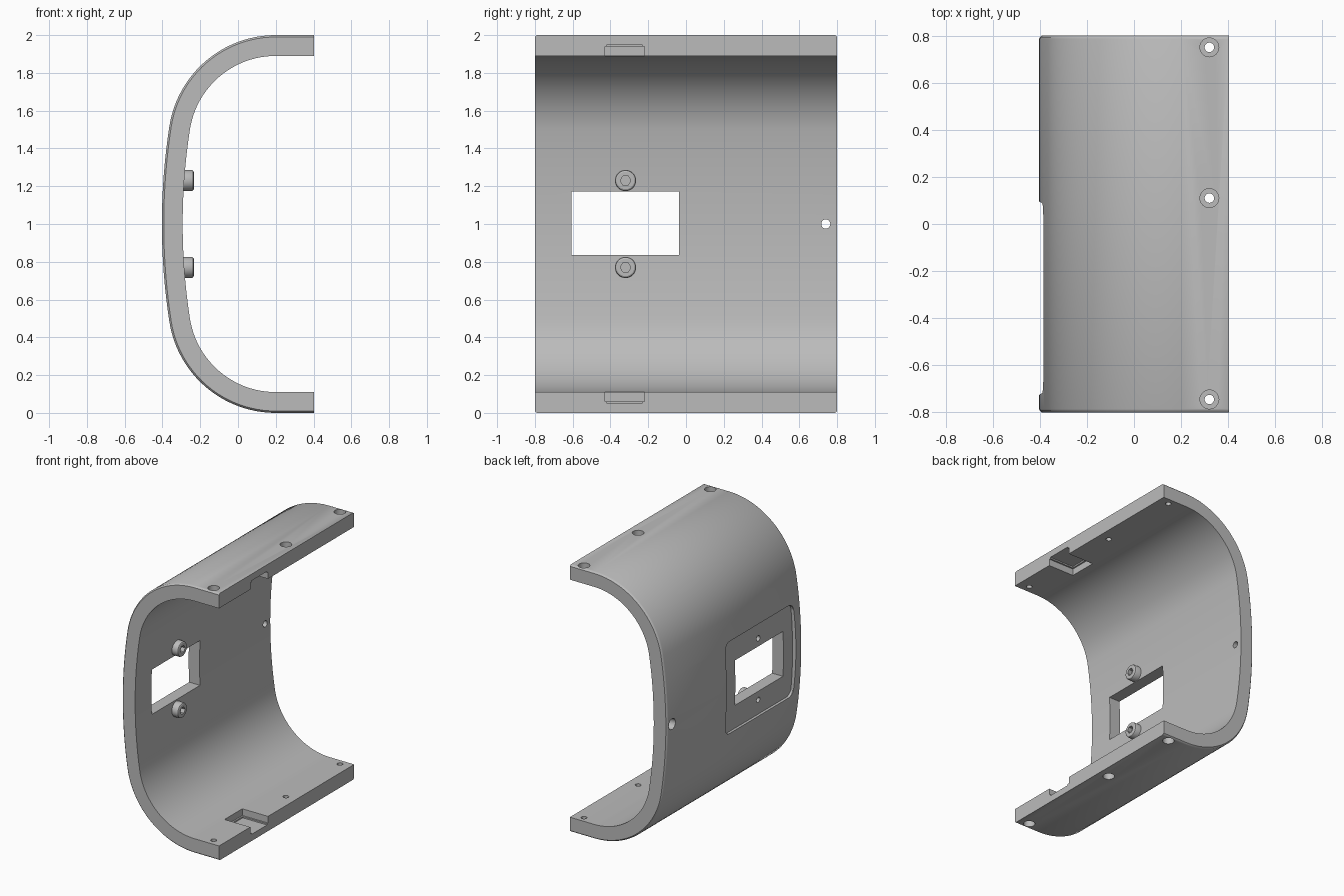
import bpy, bmesh
from math import sin, cos, pi, radians
from mathutils import Matrix, Vector

if "Cube" in bpy.data.objects:
    bpy.data.objects.remove(bpy.data.objects["Cube"])

grey = bpy.data.materials.new("mid_grey")
grey.use_nodes = True
COLOUR = (0.5, 0.5, 0.5, 1)
grey.diffuse_color = COLOUR
grey.node_tree.nodes["Principled BSDF"].inputs["Base Color"].default_value = COLOUR

WALL = 0.11
OPEN_X = 0.403
HALF_Y = 0.8


def curve(off):
    """Cross-section line from top lip to bottom lip, moved inward by off."""
    r, big, blend = 0.57 - off, 3.388 - off, 0.1532
    half = [(OPEN_X, 2 - off)]
    for i in range(25):
        a = pi / 2 + (blend - pi / 2) * i / 24
        half.append((0.2 - r * cos(a), 1.43 + r * sin(a)))
    for i in range(1, 9):
        a = blend * (1 - i / 8)
        half.append((2.985 - big * cos(a), 1 + big * sin(a)))
    return half + [(x, 2 - z) for x, z in reversed(half[:-1])]


def loft(name, rings):
    """Solid through a list of matching closed rings."""
    bm = bmesh.new()
    loops = [[bm.verts.new(p) for p in ring] for ring in rings]
    n = len(loops[0])
    for a, b in zip(loops, loops[1:]):
        for i in range(n):
            j = (i + 1) % n
            bm.faces.new((a[i], a[j], b[j], b[i]))
    bm.faces.new(loops[0])
    bm.faces.new(loops[-1][::-1])
    bmesh.ops.recalc_face_normals(bm, faces=bm.faces[:])
    mesh = bpy.data.meshes.new(name)
    bm.to_mesh(mesh)
    bm.free()
    obj = bpy.data.objects.new(name, mesh)
    bpy.context.collection.objects.link(obj)
    mesh.materials.append(grey)
    return obj


def lathe(name, origin, axis, steps, sides=32):
    """Round solid; steps are (distance along axis, radius)."""
    turn = Matrix.Translation(origin) @ Vector(axis).to_track_quat('Z', 'Y').to_matrix().to_4x4()
    ring = [2 * pi * i / sides for i in range(sides)]
    return loft(name, [[turn @ Vector((r * cos(a), r * sin(a), d)) for a in ring]
                       for d, r in steps])


def box(name, low, high):
    (x0, y0, z0), (x1, y1, z1) = low, high
    return loft(name, [[(x0, y0, z), (x1, y0, z), (x1, y1, z), (x0, y1, z)] for z in (z0, z1)])


def cut(target, cutter):
    mod = target.modifiers.new("cut", 'BOOLEAN')
    mod.operation = 'DIFFERENCE'
    mod.solver = 'EXACT'
    mod.object = cutter
    bpy.context.view_layer.objects.active = target
    bpy.ops.object.modifier_apply(modifier=mod.name)
    bpy.data.objects.remove(cutter)


def smooth(obj):
    bpy.ops.object.select_all(action='DESELECT')
    obj.select_set(True)
    bpy.context.view_layer.objects.active = obj
    bpy.ops.object.shade_smooth_by_angle(angle=radians(25))


# Curved shell with softened outer rims
inner = curve(WALL)[::-1]
rims = [(-HALF_Y, 0.01), (0.007 - HALF_Y, 0.003), (0.014 - HALF_Y, 0)]
rims += [(-y, off) for y, off in reversed(rims)]
shell = loft("curved_shell", [[(x, y, z) for x, z in curve(off) + inner] for y, off in rims])


# Shallow rounded recess on the outside, its floor following the curve
def rounded_rect(x, grow):
    y0, y1, half, r = -0.715 - grow, 0.085 + grow, 0.345 + grow, 0.05
    corners = [(y1 - r, 1 + half - r), (y0 + r, 1 + half - r),
               (y0 + r, 1 - half + r), (y1 - r, 1 - half + r)]
    return [(x, y + r * cos((k + i / 6) * pi / 2), z + r * sin((k + i / 6) * pi / 2))
            for k, (y, z) in enumerate(corners) for i in range(7)]


recess = loft("recess_cutter", [rounded_rect(-0.33, 0), rounded_rect(-0.385, 0),
                                rounded_rect(-0.405, 0.012), rounded_rect(-0.5, 0.012)])
core = loft("core_cutter", [[(x, y, z) for x, z in curve(0.02)] for y in (-1, 1)])
cut(recess, core)
cut(shell, recess)

# Rectangular window
cut(shell, box("window_cutter", (-0.6, -0.607, 0.837), (-0.1, -0.037, 1.173)))

# Counterbored holes in both lips and one in the wall
bore = [(-0.1, 0.04), (0.05, 0.04), (0.05, 0.02), (0.25, 0.02)]
for y in (0.75, 0.11, -0.745):
    for z, down in ((2, -1), (0, 1)):
        cut(shell, lathe("lip_hole_cutter", (0.32, y, z), (0, 0, down), bore))
cut(shell, lathe("wall_hole_cutter", (-0.403, 0.74, 1), (1, 0, 0),
                 [(-0.1, 0.04), (0.05, 0.04), (0.05, 0.024), (0.25, 0.024)]))

# Notches at the open edge of each lip, with a stepped rim
for side in (1, -1):
    for inset, depth in ((0, 0.05), (0.012, 0.06)):
        z = sorted((1 + side * 0.8, 1 + side * (0.89 + depth)))
        start = 0.19 + inset
        cut(shell, box("notch_cutter", (start, -0.43 + inset, z[0]),
                       (0.5, -0.22 - inset, z[1])))

# Screw holes and hex-socket screw heads above and below the window
for z, place in ((1.23, "upper"), (0.77, "lower")):
    cut(shell, lathe("screw_hole_cutter", (-0.5, -0.32, z), (1, 0, 0), [(0, 0.02), (0.17, 0.02)]))
    screw = lathe(place + "_screw_head", (-0.3, -0.32, z), (1, 0, 0),
                  [(0, 0.056), (0.055, 0.056), (0.062, 0.053), (0.066, 0.046)])
    cut(screw, lathe("socket_cutter", (-0.265, -0.32, z), (1, 0, 0), [(0, 0.028), (0.1, 0.028)], 6))
    smooth(screw)

smooth(shell)
